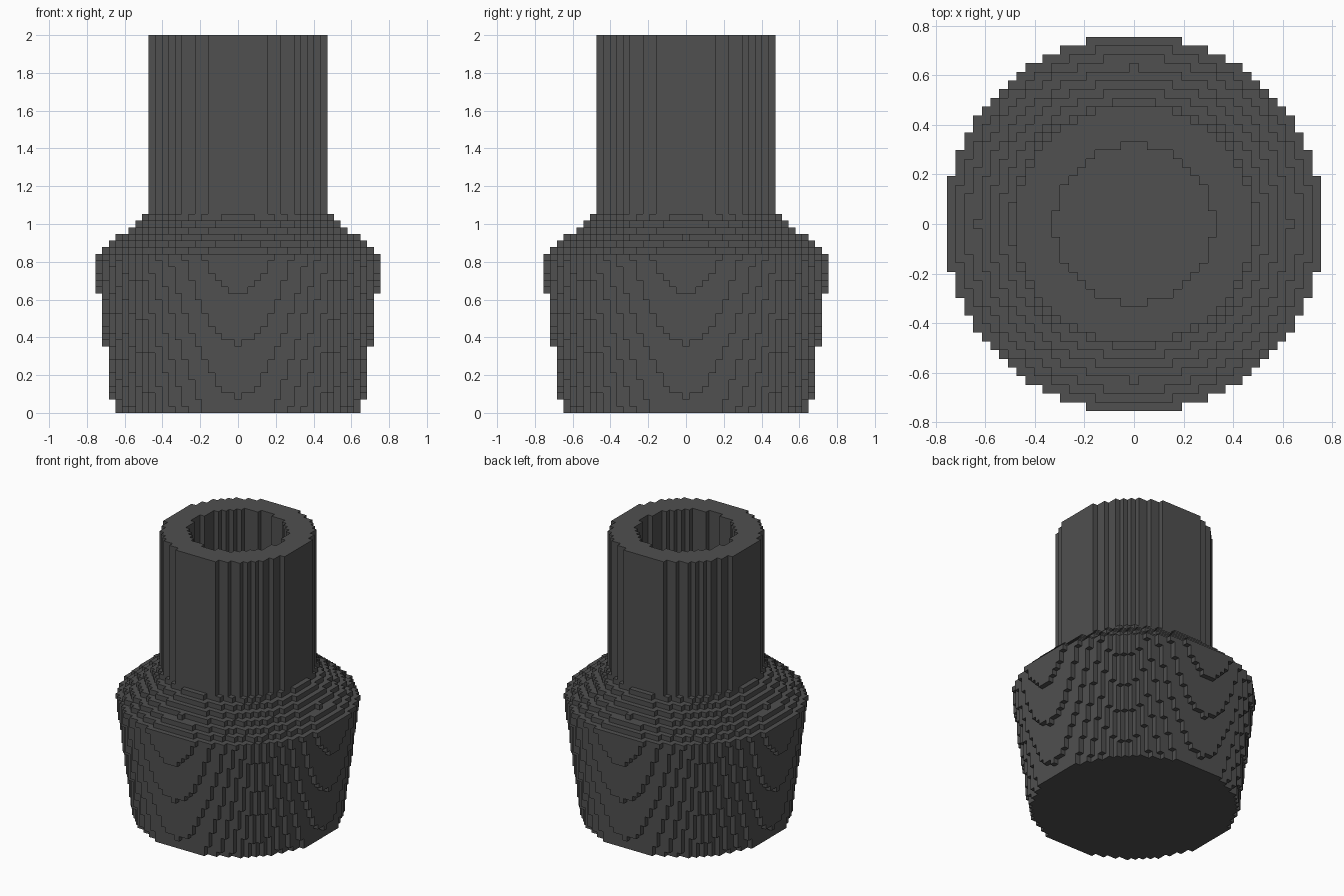
import bpy, bmesh
from mathutils import Vector

if "Cube" in bpy.data.objects:
    bpy.data.objects.remove(bpy.data.objects["Cube"])

CELLS = 57            # blocks along the height
H = 2.0 / CELLS       # block size
REACH = 22            # blocks from the axis to the widest edge
BODY_TOP, SHOULDER_TOP, BORE_FLOOR = 24, 30, 5


def outer_radius(k):
    """Outer radius, in blocks, of layer k."""
    if k < BODY_TOP:                          # flared body
        return 18.752 + 0.1265 * k
    if k < SHOULDER_TOP:                      # sloping shoulder
        return 18.015 - 1.26 * (k - 26)
    return 13.7                               # straight neck


def inner_radius(k):
    """Radius of the bore, in blocks (-1 where solid)."""
    return 9.13 if k >= BORE_FLOOR else -1


# Fill the blocks layer by layer
filled = set()
for k in range(CELLS):
    r_out, r_in = outer_radius(k), inner_radius(k)
    for i in range(-REACH, REACH + 1):
        for j in range(-REACH, REACH + 1):
            d = (i * i + j * j) ** 0.5
            if r_in < d <= r_out:
                filled.add((i, j, k))

# Keep only the exposed block faces
bm = bmesh.new()
corners = {}


def corner(p):
    key = tuple(round(2 * c) for c in p)
    if key not in corners:
        corners[key] = bm.verts.new(Vector(p) * H)
    return corners[key]


axes = [Vector((1, 0, 0)), Vector((0, 1, 0)), Vector((0, 0, 1))]
for cell in sorted(filled):
    centre = Vector(cell) + Vector((0, 0, 0.5))
    for a in range(3):
        for sign in (1, -1):
            n = axes[a] * sign
            if tuple(int(c + m) for c, m in zip(cell, n)) in filled:
                continue
            u, v = axes[(a + 1) % 3] / 2, axes[(a + 2) % 3] * sign / 2
            f = centre + n / 2
            bm.faces.new([corner(f - u - v), corner(f + u - v),
                          corner(f + u + v), corner(f - u + v)])

# Block-built bottle with a hollow neck
mesh = bpy.data.meshes.new("block_bottle")
bm.to_mesh(mesh)
bm.free()
bottle = bpy.data.objects.new("block_bottle", mesh)
bpy.context.collection.objects.link(bottle)

dark = bpy.data.materials.new("dark_grey")
dark.diffuse_color = (0.08, 0.08, 0.08, 1)
dark.use_nodes = True
dark.node_tree.nodes["Principled BSDF"].inputs["Base Color"].default_value = dark.diffuse_color
mesh.materials.append(dark)
